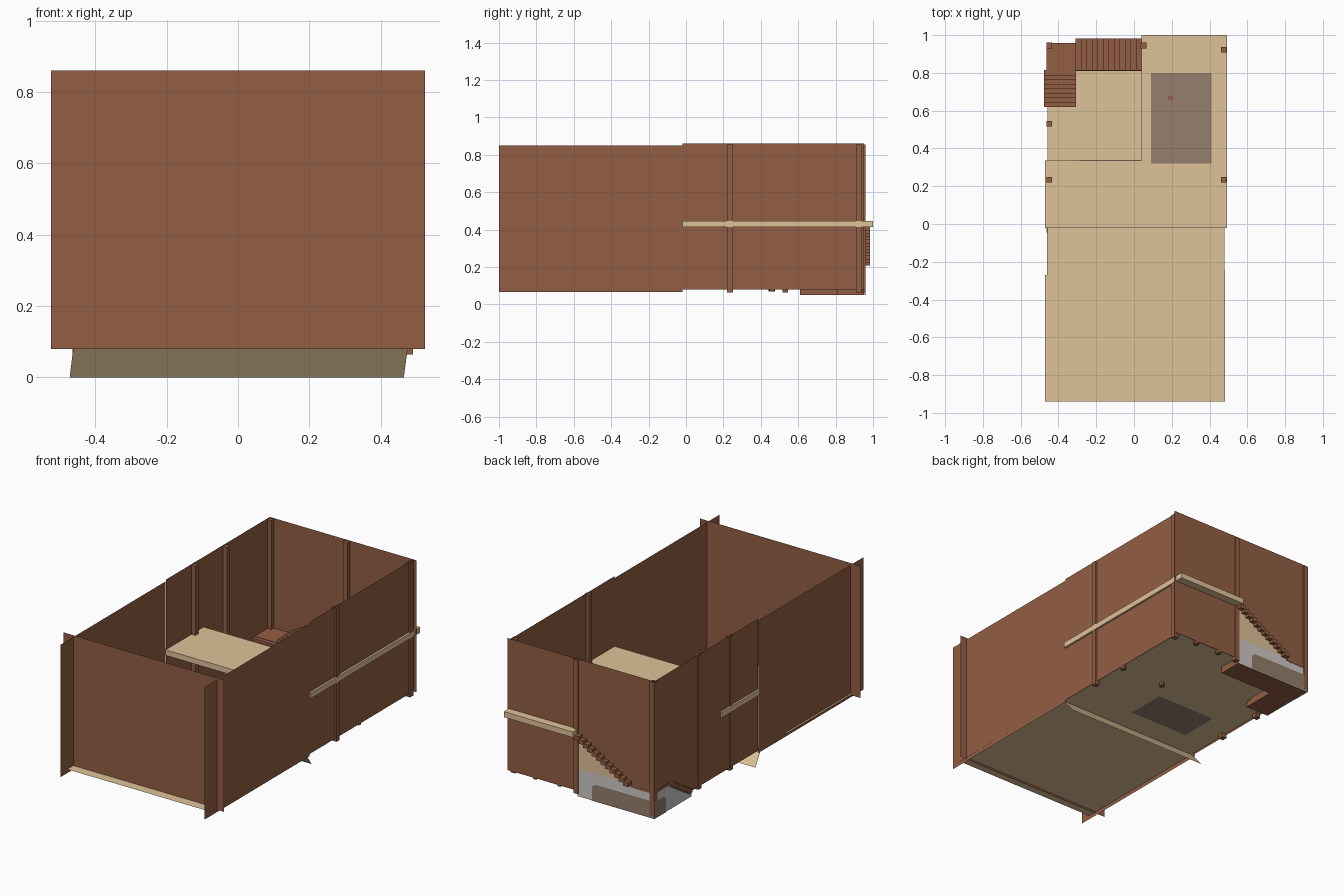
import bpy, math

if "Cube" in bpy.data.objects:
    bpy.data.objects.remove(bpy.data.objects["Cube"])


def mat(name, rgb):
    m = bpy.data.materials.new(name)
    m.diffuse_color = (*rgb, 1)
    m.use_nodes = True
    m.node_tree.nodes["Principled BSDF"].inputs["Base Color"].default_value = m.diffuse_color
    return m


BROWN = mat("brown_wood", (0.29, 0.112, 0.056))
TAN = mat("tan_boards", (0.74, 0.54, 0.315))
RUG = mat("grey_brown", (0.30, 0.212, 0.153))
GREY = mat("light_grey", (0.62, 0.59, 0.57))


def mesh(name, verts, faces, m):
    me = bpy.data.meshes.new(name)
    me.from_pydata(verts, [], faces)
    me.update()
    me.materials.append(m)
    ob = bpy.data.objects.new(name, me)
    bpy.context.collection.objects.link(ob)
    return ob


def sheet(name, pts, m):
    """single flat polygon"""
    return mesh(name, pts, [tuple(range(len(pts)))], m)


def prism(name, outline, z0, z1, m):
    """vertical extrusion of a plan outline"""
    n = len(outline)
    v = [(x, y, z) for z in (z0, z1) for x, y in outline]
    f = [tuple(reversed(range(n))), tuple(range(n, 2 * n))]
    f += [(i, (i + 1) % n, (i + 1) % n + n, i + n) for i in range(n)]
    return mesh(name, v, f, m)


def rect(x0, x1, y0, y1):
    return [(x0, y0), (x1, y0), (x1, y1), (x0, y1)]


def octagon(x, y, r):
    return [(x + r * math.cos(i * math.pi / 4), y + r * math.sin(i * math.pi / 4))
            for i in range(8)]


def box(name, x0, x1, y0, y1, z0, z1, m):
    return prism(name, rect(x0, x1, y0, y1), z0, z1, m)


def flat(name, x0, x1, y0, y1, z, m):
    return sheet(name, [(x, y, z) for x, y in rect(x0, x1, y0, y1)], m)


def wall(name, a, b, z0, z1, m=BROWN):
    """upright sheet between two plan points"""
    return sheet(name, [(*a, z0), (*b, z0), (*b, z1), (*a, z1)], m)


# outer walls: thin sheets, slightly lower at the front half
wall("left_front_wall", (-0.461, -1.0), (-0.461, -0.02), 0.067, 0.85)
wall("left_back_wall", (-0.459, -0.02), (-0.459, 0.952), 0.08, 0.861)
wall("right_front_wall", (0.481, -1.0), (0.481, -0.02), 0.067, 0.85)
wall("right_back_wall", (0.481, -0.02), (0.481, 0.952), 0.08, 0.861)
wall("front_wall", (-0.525, -0.882), (0.525, -0.882), 0.08, 0.861)
wall("back_wall", (-0.46, 0.953), (0.503, 0.953), 0.08, 0.861)

# ground floors, and the board sloping down under their joint
sheet("front_floor", [(-0.472, -0.94, 0.09), (0.482, -0.94, 0.09), (0.48, -0.05, 0.09),
                      (-0.46, -0.05, 0.09), (-0.46, -0.27, 0.09),
                      (-0.472, -0.27, 0.09)], TAN)
flat("back_floor", -0.458, 0.48, -0.05, 0.952, 0.09, TAN)
sheet("sloped_board", [(-0.472, 0.025, 0), (0.465, 0.025, 0),
                       (0.477, -0.05, 0.09), (-0.461, -0.05, 0.09)], TAN)

# L-shaped upper floor
prism("upper_floor", [(-0.47, -0.02), (0.493, -0.02), (0.493, 1.0),
                      (0.04, 1.0), (0.04, 0.335), (-0.47, 0.335)],
      0.413, 0.446, TAN)

# rugs and a small ornament
flat("upper_rug", 0.09, 0.41, 0.32, 0.8, 0.449, RUG)
flat("lower_rug", -0.29, 0.10, 0.10, 0.338, 0.087, RUG)
flat("lower_rug_top", -0.29, 0.10, 0.10, 0.338, 0.093, RUG)
prism("ornament", octagon(0.193, 0.667, 0.015), 0.447, 0.455, BROWN)

# tall posts and short supports beneath the upper floor
H = 0.015
for x, y in ((-0.448, 0.945), (0.05, 0.945), (0.476, 0.923),
             (-0.448, 0.53), (-0.448, 0.235), (0.476, 0.235)):
    box("post", x - H, x + H, y - H, y + H, 0.064, 0.855, BROWN)
for x, y in ((0.465, 0.46), (0.33, 0.935), (0.17, 0.935), (0.18, 0.455)):
    prism("support", octagon(x, y, H), 0.07, 0.415, BROWN)

# upper flight, landing and lower flight
N = 12
dx, dz = 0.35 / N, 0.205 / N
for i in range(N):
    x, z = -0.31 + i * dx, 0.215 + i * dz
    box("upper_step", x, x + dx + 0.006, 0.812, 0.983, z - 0.008, z + dz, BROWN)
box("landing", -0.463, -0.31, 0.81, 0.958, 0.195, 0.21, BROWN)
M = 8
dy, dz = 0.19 / M, 0.12 / M
for i in range(M):
    y, z = 0.62 + i * dy, 0.088 + i * dz
    box("lower_step", -0.476, -0.308, y, y + dy + 0.005, z - 0.006, z + dz, BROWN)

# closed base below the stairs
box("stair_base_back", -0.458, 0.04, 0.81, 0.953, 0.05, 0.2, BROWN)
leg = [(0.61, 0.05), (0.81, 0.05), (0.81, 0.19), (0.61, 0.075)]
mesh("stair_base_side", [(x, y, z) for x in (-0.458, -0.31) for y, z in leg],
     [(3, 2, 1, 0), (4, 5, 6, 7)] + [(i, (i + 1) % 4, (i + 1) % 4 + 4, i + 4)
                                     for i in range(4)], BROWN)

# grey and tan panels on the outside of the stair base
wall("back_panel", (-0.463, 0.956), (0.04, 0.956), 0.05, 0.212, GREY)
sheet("stair_infill_outer", [(0.04, 0.956, 0.212), (-0.31, 0.956, 0.212),
                             (0.04, 0.956, 0.415)], TAN)
sheet("stair_infill_inner", [(0.04, 0.815, 0.2), (-0.31, 0.815, 0.2),
                             (0.04, 0.815, 0.412)], TAN)
sheet("side_panel", [(-0.462, 0.61, 0.05), (-0.462, 0.956, 0.05), (-0.462, 0.956, 0.2),
                     (-0.462, 0.81, 0.2), (-0.462, 0.61, 0.08)], GREY)


def arch(u0, u1, r=0.03, z0=0.05, z1=0.15):
    """panel outline with one rounded top corner at u1"""
    s = 1 if u1 > u0 else -1
    pts = [(u0, z0), (u1, z0)]
    for i in range(6):
        a = i * math.pi / 10
        pts.append((u1 - s * r + s * r * math.cos(a), z1 - r + r * math.sin(a)))
    return pts + [(u0, z1)]


sheet("back_recess", [(u, 0.959, z) for u, z in arch(-0.464, -0.055)], RUG)
sheet("side_recess", [(-0.465, u, z) for u, z in arch(0.959, 0.85)], RUG)
